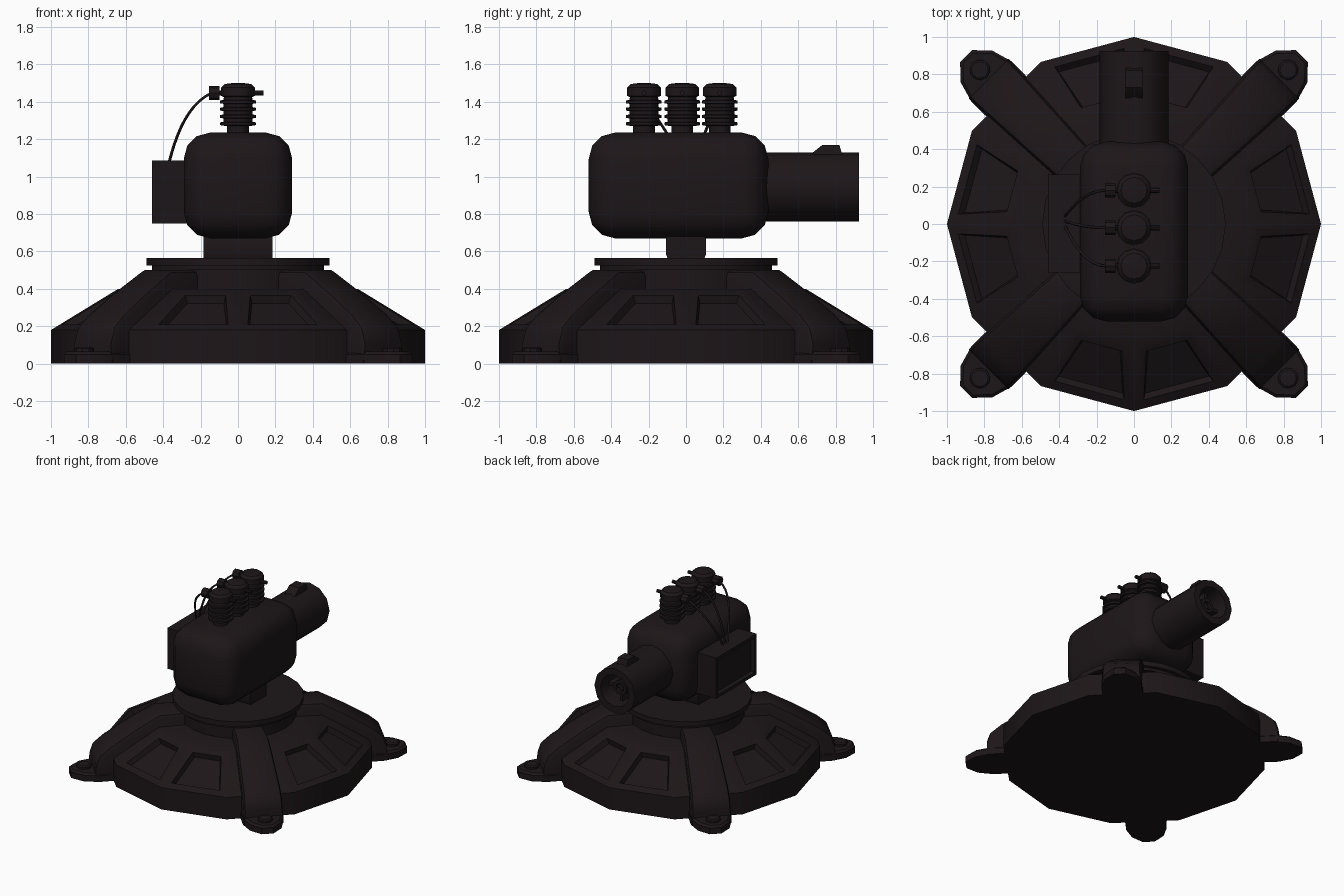
import bpy, bmesh
from math import sin, cos, pi, radians
from mathutils import Matrix, Vector

if "Cube" in bpy.data.objects:
    bpy.data.objects.remove(bpy.data.objects["Cube"])

mat = bpy.data.materials.new("dark_metal")
mat.diffuse_color = (0.012, 0.008, 0.009, 1)
mat.use_nodes = True
mat.node_tree.nodes["Principled BSDF"].inputs["Base Color"].default_value = mat.diffuse_color


def finish(bm, name, angle=35):
    """Turn a bmesh into a shaded object."""
    bmesh.ops.recalc_face_normals(bm, faces=bm.faces)
    me = bpy.data.meshes.new(name)
    bm.to_mesh(me)
    bm.free()
    me.materials.append(mat)
    ob = bpy.data.objects.new(name, me)
    bpy.context.collection.objects.link(ob)
    bpy.ops.object.select_all(action='DESELECT')
    ob.select_set(True)
    bpy.context.view_layer.objects.active = ob
    bpy.ops.object.shade_smooth_by_angle(angle=radians(angle))
    return ob


def lathe(profile, n, matrix=Matrix()):
    """Revolve (radius, height) points and cap both ends."""
    bm = bmesh.new()
    rings = [[bm.verts.new(matrix @ Vector((r * cos(2 * pi * i / n), r * sin(2 * pi * i / n), z)))
              for i in range(n)] for r, z in profile]
    for a, b in zip(rings, rings[1:]):
        for i in range(n):
            j = (i + 1) % n
            bm.faces.new((a[i], a[j], b[j], b[i]))
    bm.faces.new(rings[0][::-1])
    bm.faces.new(rings[-1])
    return bm


def prism(points, offset):
    """Extrude a planar outline."""
    bm = bmesh.new()
    f = bm.faces.new([bm.verts.new(p) for p in points])
    ext = bmesh.ops.extrude_face_region(bm, geom=[f], use_keep_orig=True)
    bmesh.ops.translate(bm, vec=offset, verts=[v for v in ext['geom'] if isinstance(v, bmesh.types.BMVert)])
    bmesh.ops.recalc_face_normals(bm, faces=bm.faces)
    return bm


def box(lo, hi):
    bm = bmesh.new()
    bmesh.ops.create_cube(bm, size=1)
    lo, hi = Vector(lo), Vector(hi)
    for v in bm.verts:
        v.co = Vector([(lo[k] + hi[k]) / 2 + v.co[k] * (hi[k] - lo[k]) for k in range(3)])
    return bm


def bevel(bm, edges, width, segs):
    bmesh.ops.bevel(bm, geom=list(edges), offset=width, segments=segs, profile=0.5,
                    affect='EDGES', clamp_overlap=True)


# Twelve-sided base with recessed panels between the legs
bm = lathe([(1, 0), (1, 0.18), (0.64, 0.4), (0.4, 0.4)], 12)
bmesh.ops.recalc_face_normals(bm, faces=bm.faces)
panels = []
for f in bm.faces:
    c = f.calc_center_median()
    if 0.2 < c.z < 0.38 and abs(abs(c.x) - abs(c.y)) > 0.1:
        panels.append(f)
bmesh.ops.inset_individual(bm, faces=panels, thickness=0.085, depth=0)
bmesh.ops.inset_individual(bm, faces=panels, thickness=0.02, depth=-0.04)
finish(bm, "base")

# Turntable
finish(lathe([(0.46, 0.5), (0.46, 0.53)], 24), "turntable_rim")
finish(lathe([(0.43, 0.38), (0.43, 0.52)], 24), "turntable_neck")
finish(lathe([(0.49, 0.525), (0.49, 0.565)], 24), "turntable_plate")

# Four diagonal legs with feet and bolts
leg_side = [(0.42, 0), (0.42, 0.5), (0.62, 0.5), (0.82, 0.385), (1.0, 0.27), (1.08, 0.2), (1.1, 0.14), (1.1, 0)]
foot_half = [(0.9, 0.15), (1.075, 0.153), (1.19, 0.12), (1.27, 0.045)]
for k in range(4):
    rot = Matrix.Rotation(radians(45 + 90 * k), 4, 'Z')
    bm = prism([(r, -1, z) for r, z in leg_side], (0, 2, 0))
    for v in bm.verts:
        v.co.y *= 0.115 + 0.035 * (v.co.x - 0.42) / 0.68
    bevel(bm, [e for e in bm.edges if abs(e.verts[0].co.y - e.verts[1].co.y) < 0.1
               and min(v.co.z for v in e.verts) > 0.1], 0.04, 2)
    bm.transform(rot)
    finish(bm, f"leg_{k + 1}")
    outline = [(r, -h, 0) for r, h in foot_half] + [(r, h, 0) for r, h in reversed(foot_half)]
    bm = prism(outline, (0, 0, 0.065))
    bevel(bm, [e for e in bm.edges if all(v.co.z > 0.06 for v in e.verts)], 0.015, 1)
    bm.transform(rot)
    finish(bm, f"foot_{k + 1}")
    finish(lathe([(0.055, 0.05), (0.055, 0.08), (0.045, 0.088)], 10,
                 rot @ Matrix.Translation((1.165, 0, 0))), f"foot_bolt_{k + 1}")

# Pedestal under the body
bm = box((-0.185, -0.107, 0.55), (0.185, 0.107, 0.7))
bevel(bm, [e for e in bm.edges if abs(e.verts[0].co.x - e.verts[1].co.x) > 0.1], 0.035, 2)
finish(bm, "pedestal")

# Rounded body
bm = box((-0.29, -0.52, 0.67), (0.29, 0.44, 1.235))
bevel(bm, bm.edges, 0.14, 3)
finish(bm, "body")

# Side box with recessed cover
bm = box((-0.46, -0.26, 0.75), (-0.26, 0.265, 1.085))
cover = [f for f in bm.faces if f.calc_center_median().x < -0.45]
bmesh.ops.inset_individual(bm, faces=cover, thickness=0.035, depth=0)
bmesh.ops.inset_individual(bm, faces=cover, thickness=0.015, depth=-0.025)
finish(bm, "side_box")

# Barrel with hollow muzzle, inner tube and sight
along_y = Matrix.Translation((0, 0, 0.945)) @ Matrix.Rotation(-pi / 2, 4, 'X')
finish(lathe([(0.185, 0.38), (0.185, 0.925), (0.13, 0.925), (0.11, 0.7)], 12, along_y), "barrel")
finish(lathe([(0.06, 0.69), (0.06, 0.86), (0.035, 0.86), (0.035, 0.72)], 12, along_y), "inner_tube")
for name, lo, hi in (("muzzle_vane_tall", (-0.012, 0.69, 0.83), (0.012, 0.84, 1.06)),
                     ("muzzle_vane_wide", (-0.115, 0.69, 0.933), (0.115, 0.84, 0.957))):
    finish(box(lo, hi), name)
sight = [(0.66, 1.1), (0.68, 1.13), (0.73, 1.17), (0.82, 1.17), (0.84, 1.1)]
finish(prism([(-0.045, y, z) for y, z in sight], (0.09, 0, 0)), "sight")

# Three ribbed insulators with pins, clamps and cables
ribs = [(0.058, 1.2), (0.058, 1.27)]
for i in range(4):
    z = 1.272 + 0.039 * i
    ribs += [(0.078, z), (0.095, z + 0.003), (0.095, z + 0.018), (0.078, z + 0.021)]
ribs += [(0.075, 1.425), (0.09, 1.432), (0.09, 1.475), (0.07, 1.495), (0.03, 1.5)]
for k, y in enumerate((-0.225, -0.02, 0.18)):
    finish(lathe(ribs, 12, Matrix.Translation((0, y, 0))), f"insulator_{k + 1}")
    along_x = Matrix.Translation((0, y, 1.447)) @ Matrix.Rotation(pi / 2, 4, 'Y')
    finish(lathe([(0.014, -0.13), (0.014, 0.135)], 8, along_x), f"pin_{k + 1}")
    finish(lathe([(0.038, -0.155), (0.038, -0.1)], 8, along_x), f"cable_clamp_{k + 1}")
    cu = bpy.data.curves.new(f"cable_{k + 1}", 'CURVE')
    cu.dimensions = '3D'
    cu.bevel_depth = 0.008
    cu.bevel_resolution = 1
    cu.resolution_u = 10
    cu.materials.append(mat)
    sp = cu.splines.new('BEZIER')
    sp.bezier_points.add(1)
    end_y = (-0.01, 0.015, 0.04)[k]
    path = [((-0.1, y, 1.46), (-0.145, y, 1.445), (-0.26, y, 1.39)),
            ((-0.325, end_y + (y - end_y) * 0.4, 1.25), (-0.37, end_y, 1.07), (-0.38, end_y, 1.03))]
    for p, (left, co, right) in zip(sp.bezier_points, path):
        p.handle_left_type = p.handle_right_type = 'FREE'
        p.handle_left, p.co, p.handle_right = left, co, right
    bpy.context.collection.objects.link(bpy.data.objects.new(f"cable_{k + 1}", cu))
